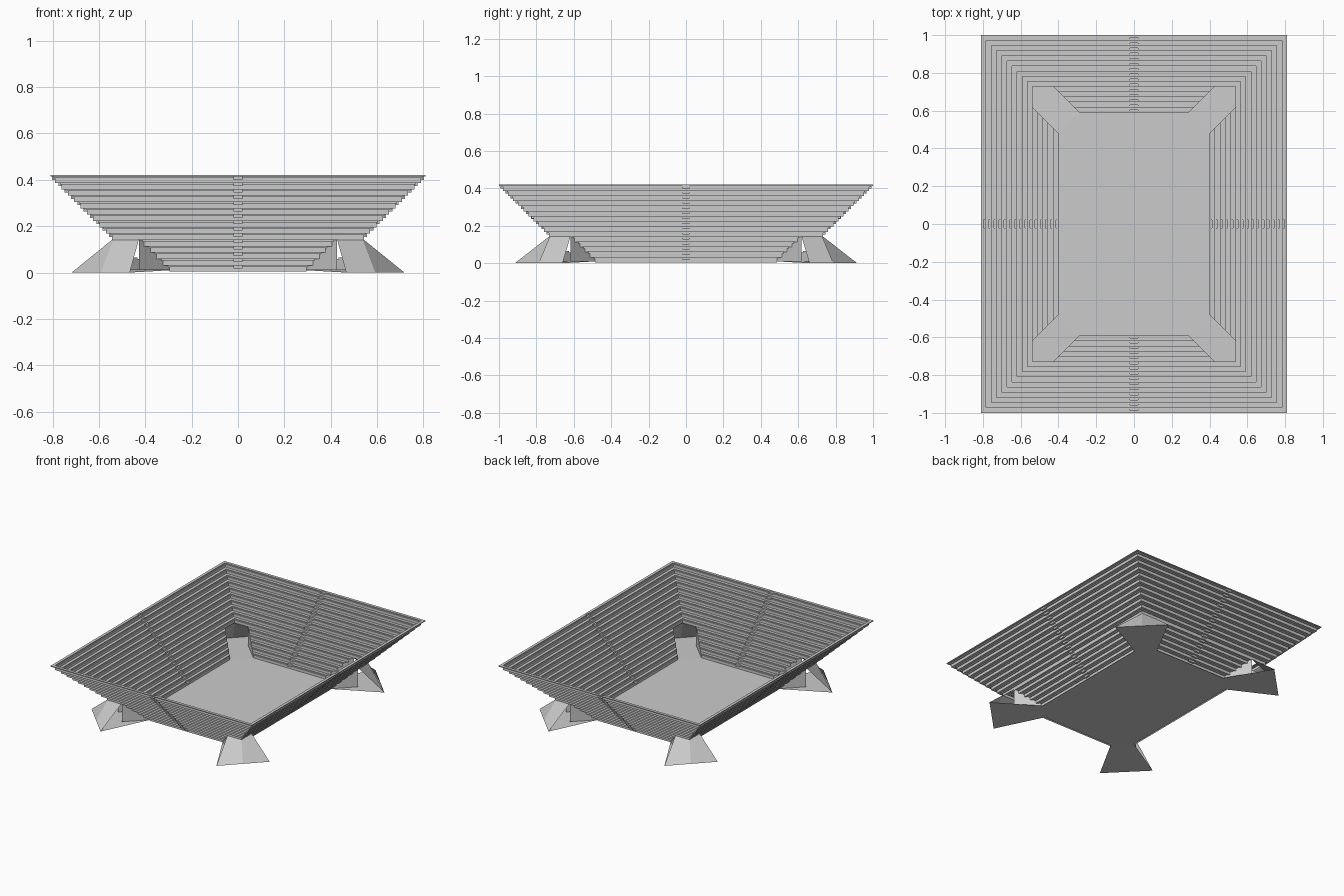
import bpy, bmesh

if "Cube" in bpy.data.objects:
    bpy.data.objects.remove(bpy.data.objects["Cube"])

HX, HY = 0.40, 0.59       # half size of the pitch
RISE = 0.41               # total rise and run of the seating
ROWS, LOW = 15, 5         # all rows / rows cut by the corner passages
Z0, T = 0.01, 0.006       # floor height, slab thickness
LIP = 0.007               # small ledge along every step edge
STEP = RISE / ROWS
CUT = 0.11                # passage half width along each side
AISLE = 0.02
DL = LOW * STEP           # depth and height of the lower tier

grey = bpy.data.materials.new("concrete")
grey.diffuse_color = (0.55, 0.55, 0.55, 1)
grey.use_nodes = True
grey.node_tree.nodes["Principled BSDF"].inputs["Base Color"].default_value = grey.diffuse_color


def make(name, verts, faces):
    mesh = bpy.data.meshes.new(name)
    bm = bmesh.new()
    vs = [bm.verts.new(v) for v in verts]
    for f in faces:
        bm.faces.new([vs[i] for i in f])
    bmesh.ops.recalc_face_normals(bm, faces=bm.faces)
    bm.normal_update()
    # single sheets face upwards
    if len(bm.faces) <= 2:
        down = [f for f in bm.faces if f.normal.z < -0.01]
        bmesh.ops.reverse_faces(bm, faces=down)
    bm.to_mesh(mesh)
    bm.free()
    mesh.materials.append(grey)
    ob = bpy.data.objects.new(name, mesh)
    bpy.context.collection.objects.link(ob)
    return ob


def stair(first, last, step, lip):
    """Upper line of the steps as (depth, height)."""
    pts = [(first * step, Z0 + first * step)]
    for k in range(first, last):
        d, z = k * step, Z0 + (k + 1) * step
        pts += [(d, z - lip), (d + lip, z - lip), (d + lip, z)] if lip else [(d, z)]
        pts.append((d + step, z))
    return pts


def slab(name, top, u0, u1, place):
    """Thin stepped slab spanning u0(depth) to u1(depth)."""
    end = top[-1][0]
    low = [(min(d + T, end), max(z - T, 0)) for d, z in top]
    n = len(top)
    verts = []
    for d, z in top + low:
        verts += [place(u0(d), d, z), place(u1(d), d, z)]
    faces = []
    for i in range(n - 1):
        a, b = 2 * i, 2 * (n + i)
        faces += [(a, a + 1, a + 3, a + 2), (b, b + 2, b + 3, b + 1),
                  (a, a + 2, b + 2, b), (a + 1, b + 1, b + 3, a + 3)]
    e = 2 * (n - 1)
    faces += [(0, 2 * n, 2 * n + 1, 1), (e, e + 1, 2 * n + e + 1, 2 * n + e)]
    make(name, verts, faces)


lower, upper = stair(0, LOW, STEP, LIP), stair(LOW, ROWS, STEP, LIP)
aisle = stair(0, 2 * ROWS, STEP / 2, 0)

for side in ("front", "back", "right", "left"):
    sgn = -1 if side in ("front", "left") else 1
    if side in ("front", "back"):
        half, place0 = HX, lambda u, d, z, s=sgn: (u, s * (HY + d), z)
    else:
        half, place0 = HY, lambda u, d, z, s=sgn: (s * (HX + d), u, z)

    # stairway with half-height steps
    slab(side + "_aisle", aisle, lambda d: -AISLE, lambda d: AISLE, place0)

    for m, tag in ((1, "_a"), (-1, "_b")):
        def place(u, d, z):
            return place0(m * u, d, z)

        def cut(d):
            return half - CUT + d

        # seating rows
        slab(side + "_lower_rows" + tag, lower, lambda d: AISLE, cut, place)
        slab(side + "_upper_rows" + tag, upper, lambda d: AISLE,
             lambda d: half + d, place)
        # wall closing the lower rows beside the passage
        outline = lower + [(DL, Z0)]
        make(side + "_passage_wall" + tag,
             [place(cut(d), d, z) for d, z in outline],
             [tuple(range(len(outline)))])

# corner passages: floors and sloping canopies
ZT = Z0 + DL
P1, C, P2 = (HX - CUT + DL, HY + DL), (HX + DL, HY + DL), (HX + DL, HY - CUT + DL)
A, M, B = (0.718, 0.66), (0.592, 0.788), (0.467, 0.915)
for sx, sy, tag in ((1, 1, "back_right"), (-1, 1, "back_left"),
                    (1, -1, "front_right"), (-1, -1, "front_left")):
    make(tag + "_canopy",
         [(sx * x, sy * y, ZT) for x, y in (P1, C, P2)]
         + [(sx * x, sy * y, 0) for x, y in (B, M, A)],
         [(0, 1, 4, 3), (1, 2, 5, 4)])
    make(tag + "_passage_floor",
         [(sx * HX, sy * (HY - CUT), Z0), (sx * A[0], sy * A[1], 0),
          (sx * B[0], sy * B[1], 0), (sx * (HX - CUT), sy * HY, Z0)],
         [(0, 1, 2, 3)])

# pitch with chamfered corners that meet the passages
q = [(HX, HY - CUT), (HX - CUT, HY)]
ring = (q + [(-x, y) for x, y in reversed(q)] + [(-x, -y) for x, y in q]
        + [(x, -y) for x, y in reversed(q)])
make("pitch", [(x, y, Z0) for x, y in ring], [tuple(range(len(ring)))])
